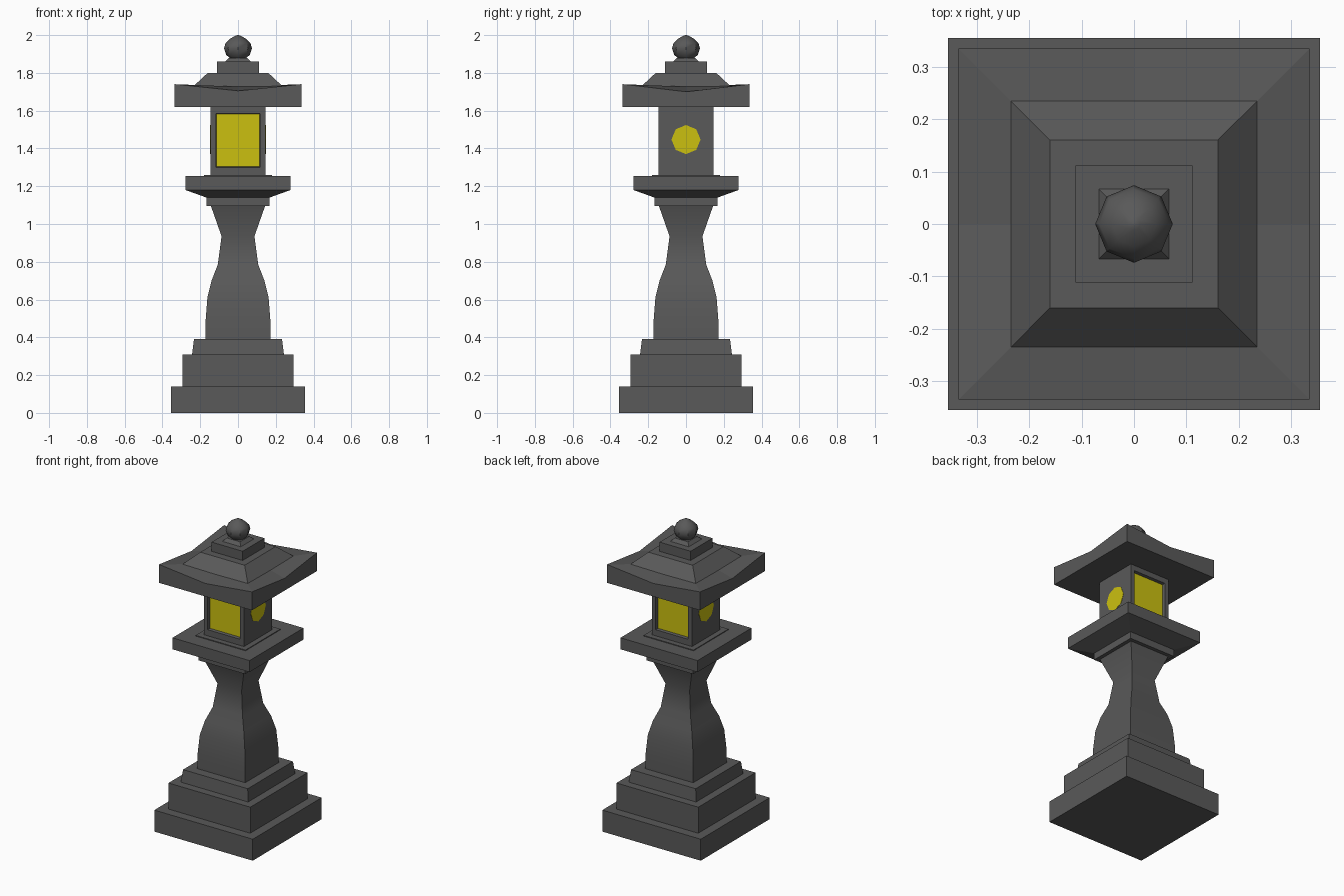
import bpy, bmesh, math

if "Cube" in bpy.data.objects:
    bpy.data.objects.remove(bpy.data.objects["Cube"])


def material(name, rgb):
    m = bpy.data.materials.new(name)
    m.diffuse_color = (*rgb, 1)
    m.use_nodes = True
    m.node_tree.nodes["Principled BSDF"].inputs["Base Color"].default_value = m.diffuse_color
    return m


STONE = material("stone", (0.1, 0.1, 0.1))
GLOW = material("yellow_glow", (0.6, 0.53, 0.005))


def finish(name, bm, mat=STONE, smooth=False):
    bmesh.ops.recalc_face_normals(bm, faces=bm.faces)
    me = bpy.data.meshes.new(name)
    bm.to_mesh(me)
    bm.free()
    me.materials.append(mat)
    ob = bpy.data.objects.new(name, me)
    bpy.context.collection.objects.link(ob)
    if smooth:
        bpy.ops.object.select_all(action='DESELECT')
        ob.select_set(True)
        bpy.context.view_layer.objects.active = ob
        bpy.ops.object.shade_smooth_by_angle(angle=math.radians(40))
    return ob


def loft(bm, rings):
    """Skin a list of equal-length point rings and cap both ends."""
    loops = [[bm.verts.new(p) for p in r] for r in rings]
    n = len(loops[0])
    for a, b in zip(loops, loops[1:]):
        for i in range(n):
            j = (i + 1) % n
            bm.faces.new((a[i], a[j], b[j], b[i]))
    bm.faces.new(loops[0][::-1])
    bm.faces.new(loops[-1])


def square_stack(name, profile, smooth=False):
    """Square section swept up a (half width, z) profile."""
    bm = bmesh.new()
    loft(bm, [[(-h, -h, z), (h, -h, z), (h, h, z), (-h, h, z)] for h, z in profile])
    return finish(name, bm, smooth=smooth)


# Stepped base
square_stack("base_lower_step", [(.355, 0), (.355, .14)])
square_stack("base_middle_step", [(.295, .14), (.295, .31)])
square_stack("base_upper_step", [(.243, .31), (.233, .39)])

# Waisted column
square_stack("column", [(.173, .39), (.172, .48), (.162, .61), (.140, .70),
                        (.107, .785), (.087, .935), (.145, 1.10)], smooth=True)

# Platform under the fire box
square_stack("platform_collar", [(.167, 1.095), (.167, 1.14)])
square_stack("platform", [(.167, 1.14), (.278, 1.18), (.278, 1.255)])
square_stack("platform_plinth", [(.18, 1.255), (.18, 1.26)])

# Fire box with recessed front and back windows
Z0, Z1, H = 1.26, 1.62, .145
W, WZ0, WZ1, DEPTH = .117, 1.30, 1.585, .018
bm = bmesh.new()
loft(bm, [[(-H, -H, z), (H, -H, z), (H, H, z), (-H, H, z)] for z in (Z0, Z1)])
bmesh.ops.recalc_face_normals(bm, faces=bm.faces)
walls = [f for f in bm.faces if abs(f.normal.y) > .9]
for f in walls:
    s = 1 if f.normal.y > 0 else -1
    bmesh.ops.inset_individual(bm, faces=[f], thickness=.028)
    for v in f.verts:
        v.co.x = math.copysign(W, v.co.x)
        v.co.z = WZ1 if v.co.z > 1.44 else WZ0
    bmesh.ops.inset_individual(bm, faces=[f], thickness=.005)
    for v in f.verts:
        v.co.y = s * (H - DEPTH)
    f.material_index = 1
box = finish("fire_box", bm)
box.data.materials.append(GLOW)

# Octagonal side windows
for side, s in (("left", -1), ("right", 1)):
    bm = bmesh.new()
    loft(bm, [[(x, .077 * math.cos(a * math.pi / 4), 1.447 + .077 * math.sin(a * math.pi / 4))
               for a in range(8)] for x in (s * .14, s * .147)])
    finish(side + "_round_window", bm, GLOW)


def ring8(h, corner_z, mid_z_front, mid_z_side):
    """Square ring with edge midpoints, so the eaves can dip between corners."""
    return [(-h, -h, corner_z), (0, -h, mid_z_front), (h, -h, corner_z), (h, 0, mid_z_side),
            (h, h, corner_z), (0, h, mid_z_front), (-h, h, corner_z), (-h, 0, mid_z_side)]


# Roof with upturned corners
bm = bmesh.new()
loft(bm, [ring8(.335, 1.62, 1.62, 1.62), ring8(.335, 1.74, 1.705, 1.70),
          ring8(.235, 1.73, 1.727, 1.727), ring8(.16, 1.80, 1.80, 1.80)])
finish("roof", bm)

# Roof cap and finial
square_stack("roof_cap", [(.112, 1.80), (.112, 1.86)])
square_stack("finial_foot", [(.067, 1.86), (.048, 1.88)])
bm = bmesh.new()
knob = [(.035, 1.872), (.062, 1.895), (.074, 1.93), (.066, 1.957), (.043, 1.98), (.012, 1.998), (.002, 2.0)]
loft(bm, [[(r * math.cos(a * math.pi / 4), r * math.sin(a * math.pi / 4), z)
           for a in range(8)] for r, z in knob])
ob = finish("finial_knob", bm, smooth=True)
bpy.ops.object.shade_smooth_by_angle(angle=math.radians(60))
